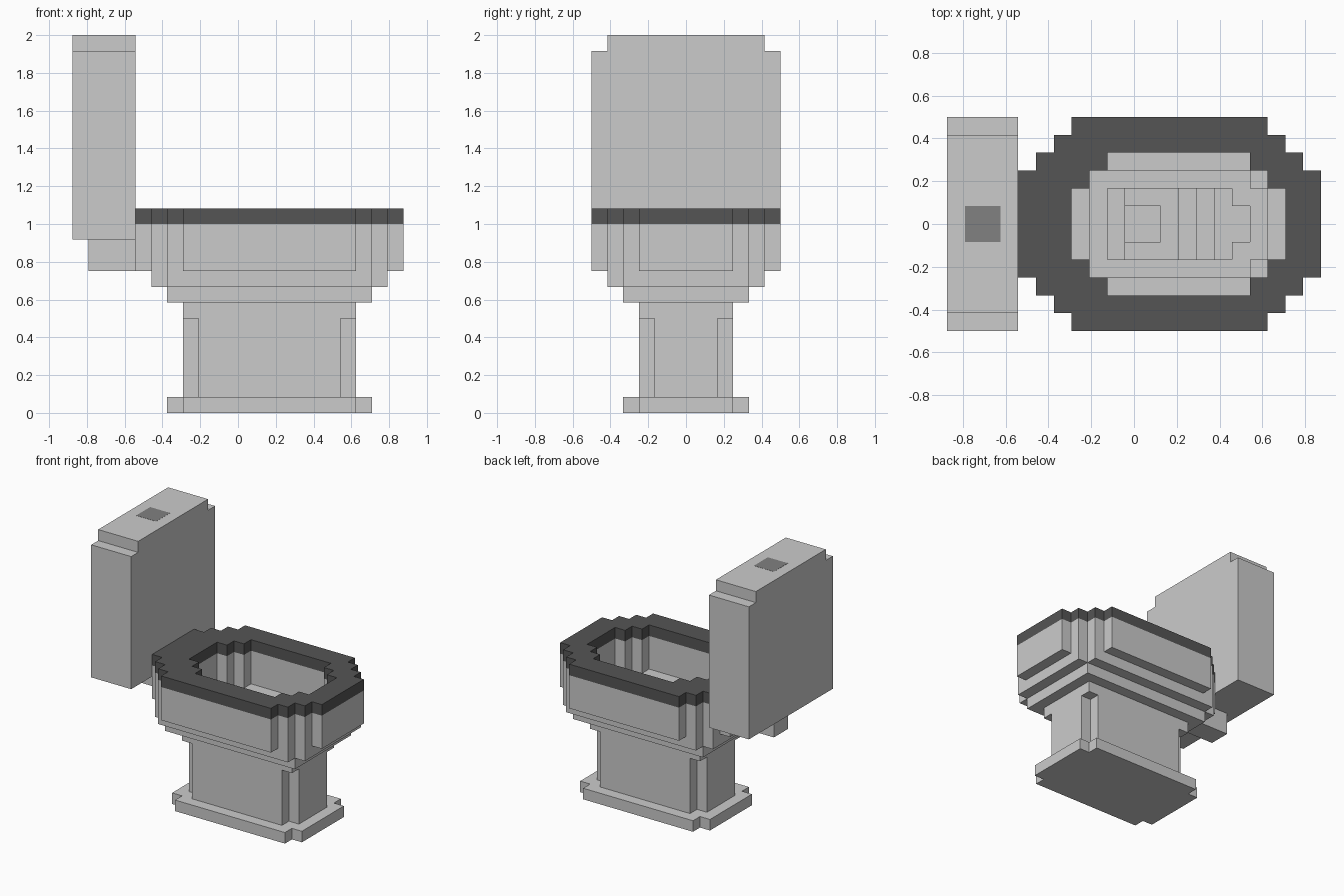
import bpy, bmesh
from mathutils import Vector

if "Cube" in bpy.data.objects:
    bpy.data.objects.remove(bpy.data.objects["Cube"])

U = 1 / 12                       # size of one block
ORIGIN = Vector((-0.875, 0, 0))  # block index 0 along x


def cells(rows, z0, z1):
    """Blocks of a layer symmetric in y; rows are (half width, x start, x end)."""
    return {(i, j, k) for h, x0, x1 in rows for i in range(x0, x1)
            for j in range(-h, h) for k in range(z0, z1)}


def build(name, solid, colour=None):
    """Skin a set of blocks with its outer faces and merge flat areas."""
    bm = bmesh.new()
    for c in solid:
        for axis in range(3):
            for side in (0, 1):
                n = list(c)
                n[axis] += 2 * side - 1
                if tuple(n) in solid:
                    continue
                a, b = (axis + 1) % 3, (axis + 2) % 3
                quad = []
                for da, db in ((0, 0), (1, 0), (1, 1), (0, 1)):
                    p = Vector(c)
                    p[axis] += side
                    p[a] += da
                    p[b] += db
                    quad.append(bm.verts.new(ORIGIN + p * U))
                bm.faces.new(quad if side else quad[::-1])
    bmesh.ops.remove_doubles(bm, verts=bm.verts, dist=1e-4)
    bmesh.ops.dissolve_limit(bm, angle_limit=0.01, verts=bm.verts, edges=bm.edges)
    me = bpy.data.meshes.new(name)
    bm.to_mesh(me)
    bm.free()
    ob = bpy.data.objects.new(name, me)
    bpy.context.collection.objects.link(ob)
    if colour:
        mat = bpy.data.materials.new(name + "_colour")
        mat.diffuse_color = (*colour, 1)
        mat.use_nodes = True
        mat.node_tree.nodes["Principled BSDF"].inputs["Base Color"].default_value = mat.diffuse_color
        me.materials.append(mat)
    return ob


RIM = [(6, 7, 18), (5, 6, 19), (4, 5, 20), (3, 4, 21)]
OPENING = [(4, 9, 17), (3, 8, 18), (2, 7, 19)]

# Foot and pedestal with notched corners
build("foot", cells([(4, 7, 18), (3, 6, 19)], 0, 1))
pedestal = cells([(3, 8, 17), (2, 7, 18)], 1, 6) | cells([(3, 7, 18)], 6, 7)

# Bowl widening upward in steps
bowl = (pedestal | cells([(4, 6, 19)], 7, 8)
        | cells([(5, 6, 19), (4, 5, 20)], 8, 9) | cells(RIM, 9, 12))

# Hollow of the bowl, stepping down to the drain
bowl -= cells(OPENING, 9, 12)
bowl -= cells([(3, 8, 17), (2, 8, 18)], 8, 9)
bowl -= cells([(2, 9, 16), (1, 9, 17)], 7, 8)
for step, (x0, x1) in enumerate([(9, 15), (10, 14), (10, 13)]):
    bowl -= cells([(2, x0, x1)], 6 - step, 7 - step)
bowl -= cells([(1, 10, 12)], 3, 4)
build("bowl", bowl)

# Seat ring
build("seat", cells(RIM, 12, 13) - cells(OPENING, 12, 13), (0.09, 0.09, 0.09))

# Water tank, its lid and the connecting pipe
build("tank", cells([(6, 0, 4)], 11, 23) | cells([(5, 0, 4)], 23, 24))
build("tank_pipe", cells([(1, 1, 4)], 9, 11))

# Flush button, a thin flush plate on the lid
button = build("flush_button", cells([(1, 1, 3)], 23, 24), (0.22, 0.22, 0.22))
button.location.z = 0.001
